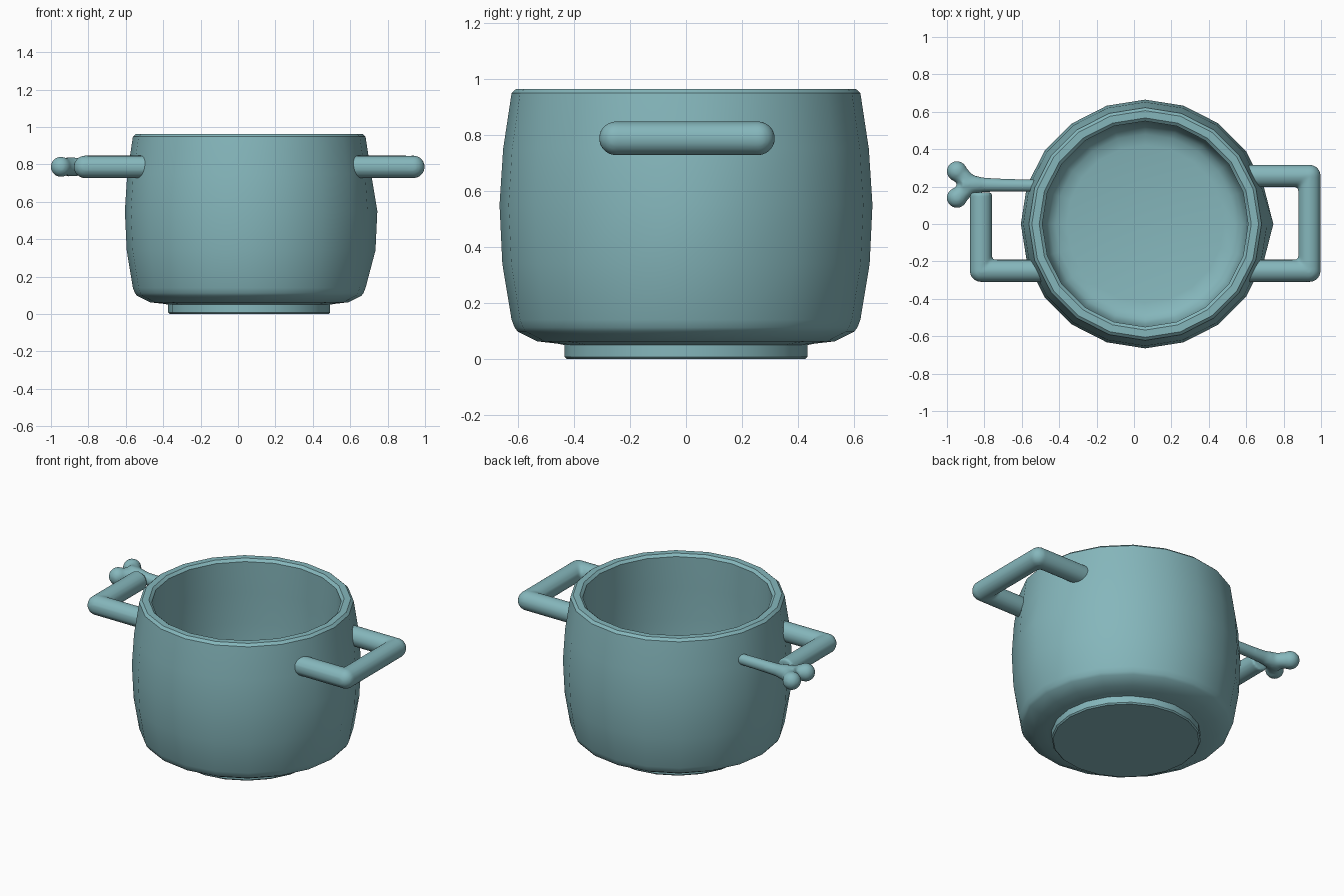
import bpy, bmesh, math

if "Cube" in bpy.data.objects:
    bpy.data.objects.remove(bpy.data.objects["Cube"])

CX = 0.06   # pot axis
HZ = 0.787  # handle height

teal = bpy.data.materials.new("teal_enamel")
teal.diffuse_color = (0.235, 0.47, 0.50, 1)
teal.use_nodes = True
teal.node_tree.nodes["Principled BSDF"].inputs["Base Color"].default_value = teal.diffuse_color


def activate(ob):
    bpy.ops.object.select_all(action='DESELECT')
    ob.select_set(True)
    bpy.context.view_layer.objects.active = ob


def finish(ob, deg):
    ob.data.materials.clear()
    ob.data.materials.append(teal)
    activate(ob)
    bpy.ops.object.shade_smooth_by_angle(angle=math.radians(deg))


def lathe(name, profile, sides):
    """Revolve an (r, z) profile that starts and ends on the axis."""
    bm = bmesh.new()
    rings = []
    for r, z in profile:
        if r == 0:
            rings.append([bm.verts.new((CX, 0, z))] * sides)
        else:
            rings.append([bm.verts.new((CX + r * math.cos(2 * math.pi * i / sides),
                                        r * math.sin(2 * math.pi * i / sides), z))
                          for i in range(sides)])
    for a, b in zip(rings, rings[1:]):
        for i in range(sides):
            j = (i + 1) % sides
            bm.faces.new(list(dict.fromkeys((a[i], a[j], b[j], b[i]))))
    # hand-made bulge low on the right side
    for v in bm.verts:
        if v.co.x > CX + 0.65 and abs(v.co.y) < 0.01 and 0.3 < v.co.z < 0.6:
            v.co.x += 0.02
    bmesh.ops.recalc_face_normals(bm, faces=bm.faces)
    me = bpy.data.meshes.new(name)
    bm.to_mesh(me)
    bm.free()
    ob = bpy.data.objects.new(name, me)
    bpy.context.collection.objects.link(ob)
    finish(ob, 35.5)


def tube(pts):
    """Capped round tube along (x, y, radius) points at handle height."""
    cu = bpy.data.curves.new("tube", 'CURVE')
    cu.dimensions = '3D'
    cu.bevel_depth = 1
    cu.bevel_resolution = 6
    cu.use_fill_caps = True
    sp = cu.splines.new('POLY')
    sp.points.add(len(pts) - 1)
    for p, (x, y, r) in zip(sp.points, pts):
        p.co = (x, y, HZ, 1)
        p.radius = r
    ob = bpy.data.objects.new("tube", cu)
    bpy.context.collection.objects.link(ob)
    activate(ob)
    bpy.ops.object.convert(target='MESH')
    return bpy.context.object


def ball(x, y, r):
    bpy.ops.mesh.primitive_uv_sphere_add(segments=28, ring_count=16, radius=r,
                                         location=(x, y, HZ))
    return bpy.context.object


def fuse(name, parts, voxel, soften):
    """Join overlapping pieces into one smooth skin."""
    activate(parts[0])
    for p in parts[1:]:
        p.select_set(True)
    bpy.ops.object.join()
    ob = bpy.context.object
    ob.name = name
    rm = ob.modifiers.new("merge", 'REMESH')
    rm.mode = 'VOXEL'
    rm.voxel_size = voxel
    sm = ob.modifiers.new("soften", 'SMOOTH')
    sm.iterations = soften
    for m in ("merge", "soften"):
        bpy.ops.object.modifier_apply(modifier=m)
    finish(ob, 70)


def handle(name, corners, r=0.0605):
    """Straight bars with ball joints at the inner corners."""
    parts = [tube([(*a, r), (*b, r)]) for a, b in zip(corners, corners[1:])]
    parts += [ball(x, y, r) for x, y in corners[1:-1]]
    fuse(name, parts, 0.009, 5)


# Pot with foot, bulging wall, bevelled rim and hollow inside
lathe("pot_body", [
    (0, 0.0), (0.425, 0.0), (0.433, 0.008), (0.433, 0.05), (0.46, 0.055),
    (0.53, 0.063), (0.6, 0.098), (0.611, 0.112), (0.622, 0.14), (0.655, 0.34),
    (0.665, 0.55), (0.652, 0.75), (0.622, 0.948), (0.606, 0.963),
    (0.567, 0.963), (0.55, 0.948), (0.553, 0.75), (0.56, 0.55), (0.553, 0.3),
    (0.535, 0.165), (0.513, 0.132), (0.48, 0.108), (0.42, 0.097), (0, 0.09)], 20)

# Square loop handle on the right, broken loop handle on the left
handle("right_handle", [(0.59, 0.257), (0.938, 0.257), (0.938, -0.25), (0.59, -0.25)])
handle("left_handle", [(-0.47, -0.25), (-0.818, -0.25), (-0.818, 0.168)])

# Bone bridging the pot and the left handle
BY = 0.211
pieces = [tube([(-0.52, 0.205, 0.03), (-0.535, 0.205, 0.034), (-0.7, 0.207, 0.036),
                (-0.80, 0.209, 0.039), (-0.86, BY, 0.05), (-0.92, BY, 0.053)])]
for s in (1, -1):
    pieces.append(tube([(-0.87, BY, 0.044), (-0.948, BY + s * 0.07, 0.05)]))
    pieces.append(ball(-0.947, BY + s * 0.071, 0.055))
fuse("bone", pieces, 0.009, 10)
